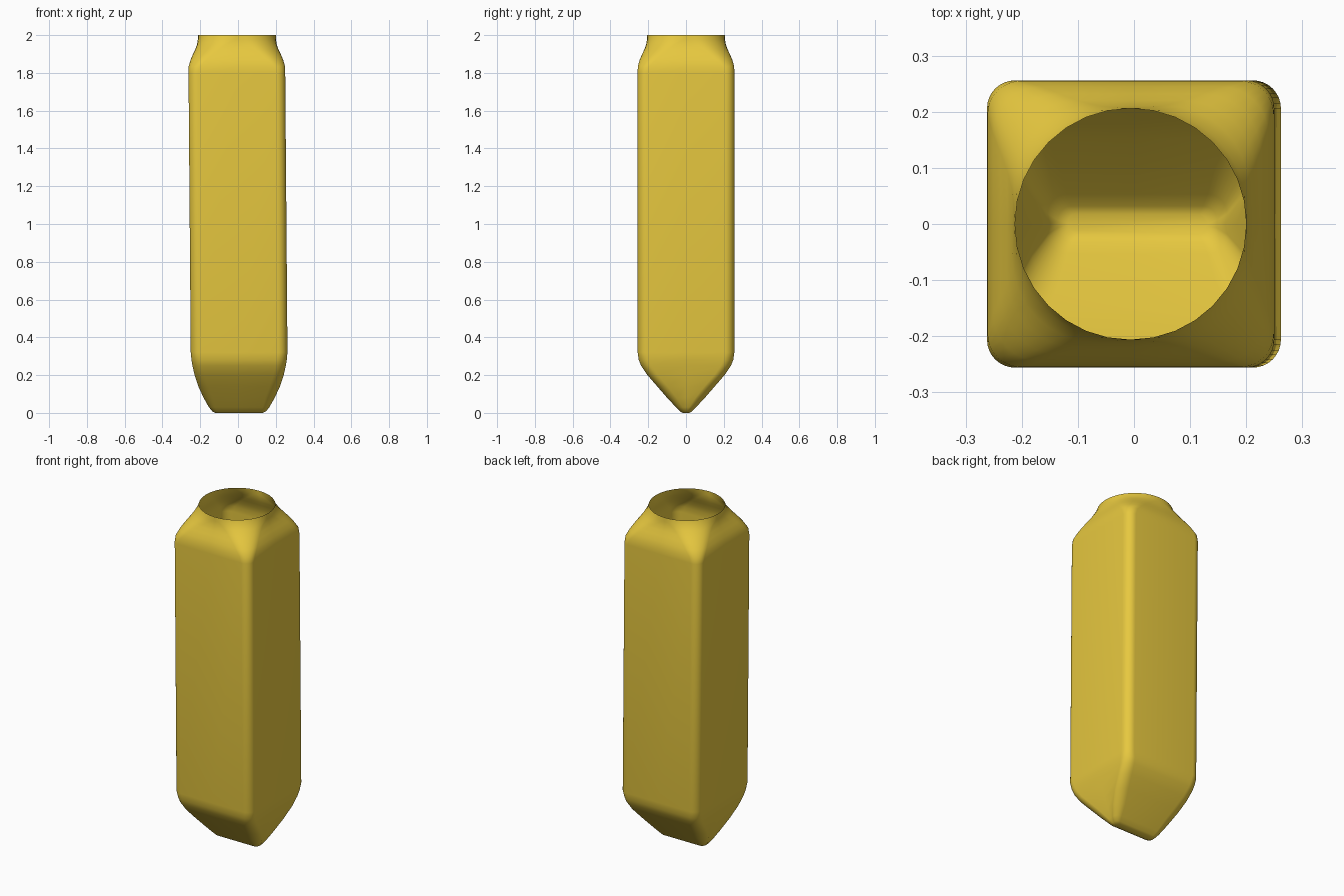
import bpy, bmesh, math

if "Cube" in bpy.data.objects:
    bpy.data.objects.remove(bpy.data.objects["Cube"])

ARC = 8  # segments per rounded corner


def section(bm, z, hx, hy, r, dent):
    """Rounded rectangle ring; 'dent' folds the middle of the two x ends inward."""
    cx = 0.006 - 0.012 * min(max((z - 0.3) / 1.5, 0), 1)   # very slight lean
    rx, ry = min(r, hx - 0.001), min(r, hy - 0.001)
    pts = []
    for q in range(4):
        sx, sy = [(1, 1), (-1, 1), (-1, -1), (1, -1)][q]
        for i in range(ARC + 1):
            a = math.pi / 2 * (q + i / ARC)
            pts.append((sx * (hx - rx) + rx * math.cos(a),
                        sy * (hy - ry) + ry * math.sin(a)))
        # middle of each side
        pts.append([(0, hy), (-hx + dent, 0), (0, -hy), (hx - dent, 0)][q])
    return [bm.verts.new((x + cx, y, z)) for x, y in pts]


# z, half width x, half depth y, corner radius, gusset dent
SECTIONS = [
    (0.0, 0.125, 0.018, 0.017, 0.0),
    (0.008, 0.142, 0.032, 0.025, 0.0),
    (0.03, 0.16, 0.053, 0.035, 0.004),
    (0.08, 0.188, 0.100, 0.05, 0.012),
    (0.14, 0.216, 0.152, 0.055, 0.016),
    (0.20, 0.236, 0.204, 0.055, 0.014),
    (0.25, 0.247, 0.238, 0.055, 0.009),
    (0.28, 0.252, 0.250, 0.055, 0.004),
    (0.32, 0.256, 0.256, 0.05, 0.0),
    (1.80, 0.256, 0.256, 0.05, 0.0),
    (1.835, 0.255, 0.255, 0.06, 0.0),
    (1.87, 0.245, 0.245, 0.085, 0.0),
    (1.90, 0.232, 0.232, 0.105, 0.0),
    (1.925, 0.220, 0.220, 0.125, 0.0),
    (1.95, 0.211, 0.211, 0.15, 0.0),
    (1.975, 0.207, 0.207, 0.185, 0.0),
    (2.0, 0.206, 0.206, 0.206, 0.0),
]

# Bottle shell: lofted sections, closed keel at the bottom, open round neck
bm = bmesh.new()
rings = [section(bm, *s) for s in SECTIONS]
n = len(rings[0])
for a, b in zip(rings, rings[1:]):
    for i in range(n):
        j = (i + 1) % n
        bm.faces.new((a[i], a[j], b[j], b[i]))
bm.faces.new(rings[0][::-1])
me = bpy.data.meshes.new("bottle_shell")
bm.to_mesh(me)
bm.free()
bottle = bpy.data.objects.new("bottle_shell", me)
bpy.context.collection.objects.link(bottle)

# Yellow plastic
mat = bpy.data.materials.new("yellow")
mat.diffuse_color = (0.80, 0.58, 0.05, 1)
mat.use_nodes = True
mat.node_tree.nodes["Principled BSDF"].inputs["Base Color"].default_value = mat.diffuse_color
me.materials.append(mat)

bpy.context.view_layer.objects.active = bottle
bottle.select_set(True)
bpy.ops.object.shade_smooth_by_angle(angle=math.radians(35))
